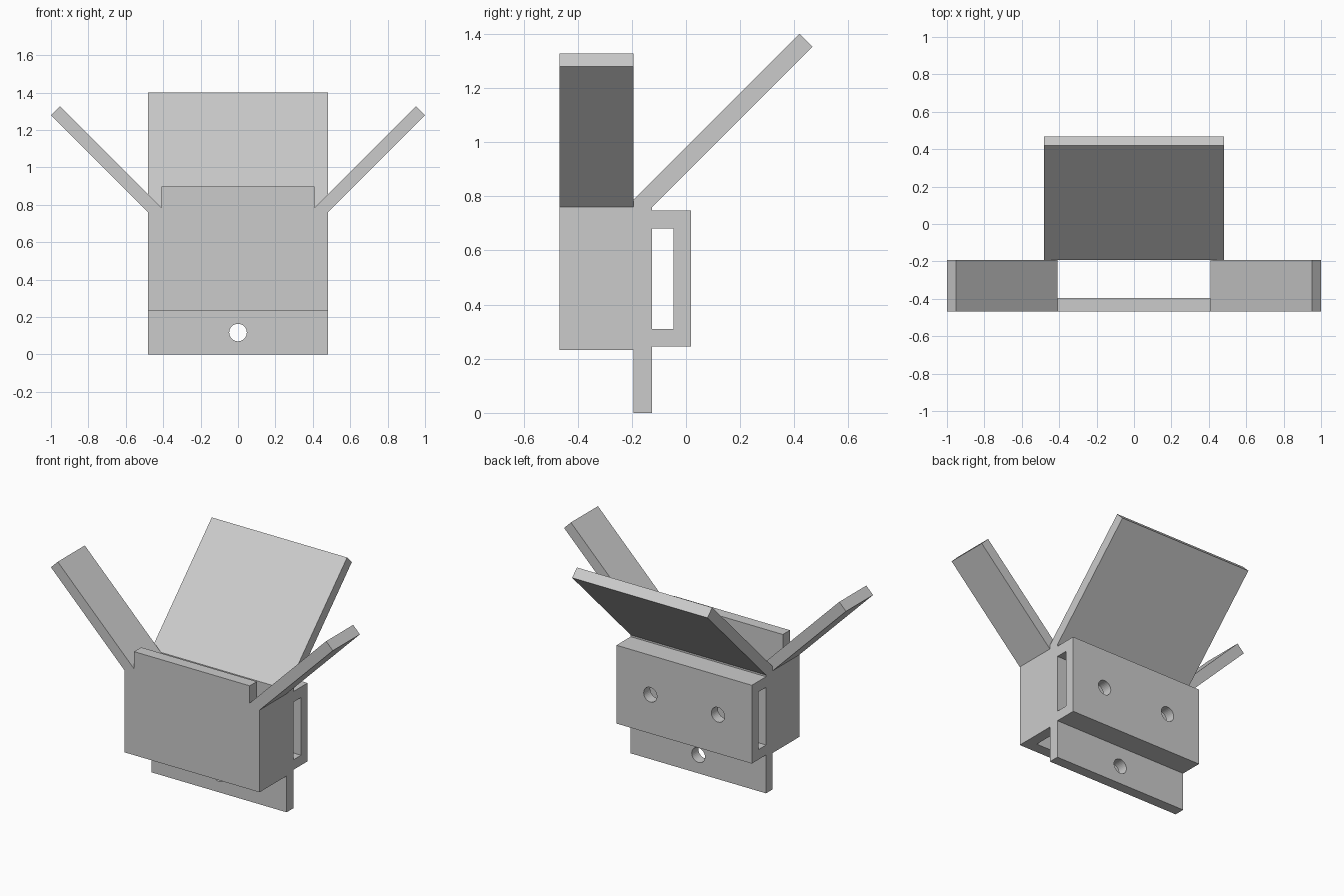
import bpy, bmesh
from mathutils import Matrix, Vector

cube = bpy.data.objects.get("Cube")
if cube:
    bpy.data.objects.remove(cube, do_unlink=True)

grey = bpy.data.materials.new("light grey")
grey.use_nodes = True
grey.diffuse_color = (0.6, 0.6, 0.6, 1)
grey.node_tree.nodes["Principled BSDF"].inputs["Base Color"].default_value = (0.6, 0.6, 0.6, 1)

HALF = 0.48      # half width of the holder
INNER = 0.41     # half width of the pocket opening
FRONT, BACK = -0.467, -0.193


def finish(bm, name):
    bmesh.ops.recalc_face_normals(bm, faces=bm.faces)
    mesh = bpy.data.meshes.new(name)
    bm.to_mesh(mesh)
    bm.free()
    mesh.materials.append(grey)
    obj = bpy.data.objects.new(name, mesh)
    bpy.context.collection.objects.link(obj)
    return obj


def extrude(name, points, sweep):
    """Extrude a closed outline of 3D points along a vector."""
    bm = bmesh.new()
    face = bm.faces.new([bm.verts.new(p) for p in points])
    moved = bmesh.ops.extrude_face_region(bm, geom=[face], use_keep_orig=True)
    verts = [g for g in moved["geom"] if isinstance(g, bmesh.types.BMVert)]
    bmesh.ops.translate(bm, verts=verts, vec=Vector(sweep))
    return finish(bm, name)


def box(name, low, high):
    bm = bmesh.new()
    low, high = Vector(low), Vector(high)
    size = Matrix.Diagonal((high - low).to_4d())
    bmesh.ops.create_cube(bm, size=1, matrix=Matrix.Translation((low + high) / 2) @ size)
    return finish(bm, name)


def drill(name, x, y, z, depth):
    bm = bmesh.new()
    turn = Matrix.Translation((x, y, z)) @ Matrix.Rotation(1.570796, 4, "X")
    bmesh.ops.create_cone(bm, cap_ends=True, segments=32, radius1=0.047,
                          radius2=0.047, depth=depth, matrix=turn)
    return finish(bm, name)


def cut(obj, cutters):
    """Subtract the cutters, keep the result and delete the cutters."""
    for cutter in cutters:
        cutter.hide_render = True
        mod = obj.modifiers.new("cut", "BOOLEAN")
        mod.operation, mod.solver, mod.object = "DIFFERENCE", "EXACT", cutter
    graph = bpy.context.evaluated_depsgraph_get()
    mesh = bpy.data.meshes.new_from_object(obj.evaluated_get(graph))
    obj.modifiers.clear()
    obj.data = mesh
    for cutter in cutters:
        bpy.data.objects.remove(cutter, do_unlink=True)


# Pocket with flared side wings: front outline swept back, then hollowed
half = [(HALF, 0.233), (HALF, 0.76), (1.0, 1.28), (0.952, 1.328),
        (INNER, 0.786), (INNER, 0.897)]
outline = half + [(-x, z) for x, z in reversed(half)]
pocket = extrude("pocket_with_wings", [(x, FRONT, z) for x, z in outline],
                 (0, BACK - FRONT, 0))
cut(pocket, [box("pocket_cutter", (-INNER, -0.395, 0.1), (INNER, 0, 1.1))])

# Back wall, lower tab, strap loop and sloping back panel share one side profile
side = [(BACK, 0), (-0.125, 0), (-0.125, 0.246), (0.019, 0.246), (0.019, 0.748),
        (-0.125, 0.748), (-0.125, 0.759), (0.468, 1.352), (0.42, 1.4), (BACK, 0.787)]
back = extrude("back_frame", [(-HALF, y, z) for y, z in side], (2 * HALF, 0, 0))
cut(back, [box("slot_cutter", (-1, -0.125, 0.31), (1, -0.047, 0.68)),
           drill("tab_hole_cutter", 0, -0.16, 0.117, 0.2)]
    + [drill("loop_hole_cutter", x, 0, 0.495, 0.16) for x in (-0.24, 0.24)])

for obj in (pocket, back):
    for face in obj.data.polygons:
        face.use_smooth = False
